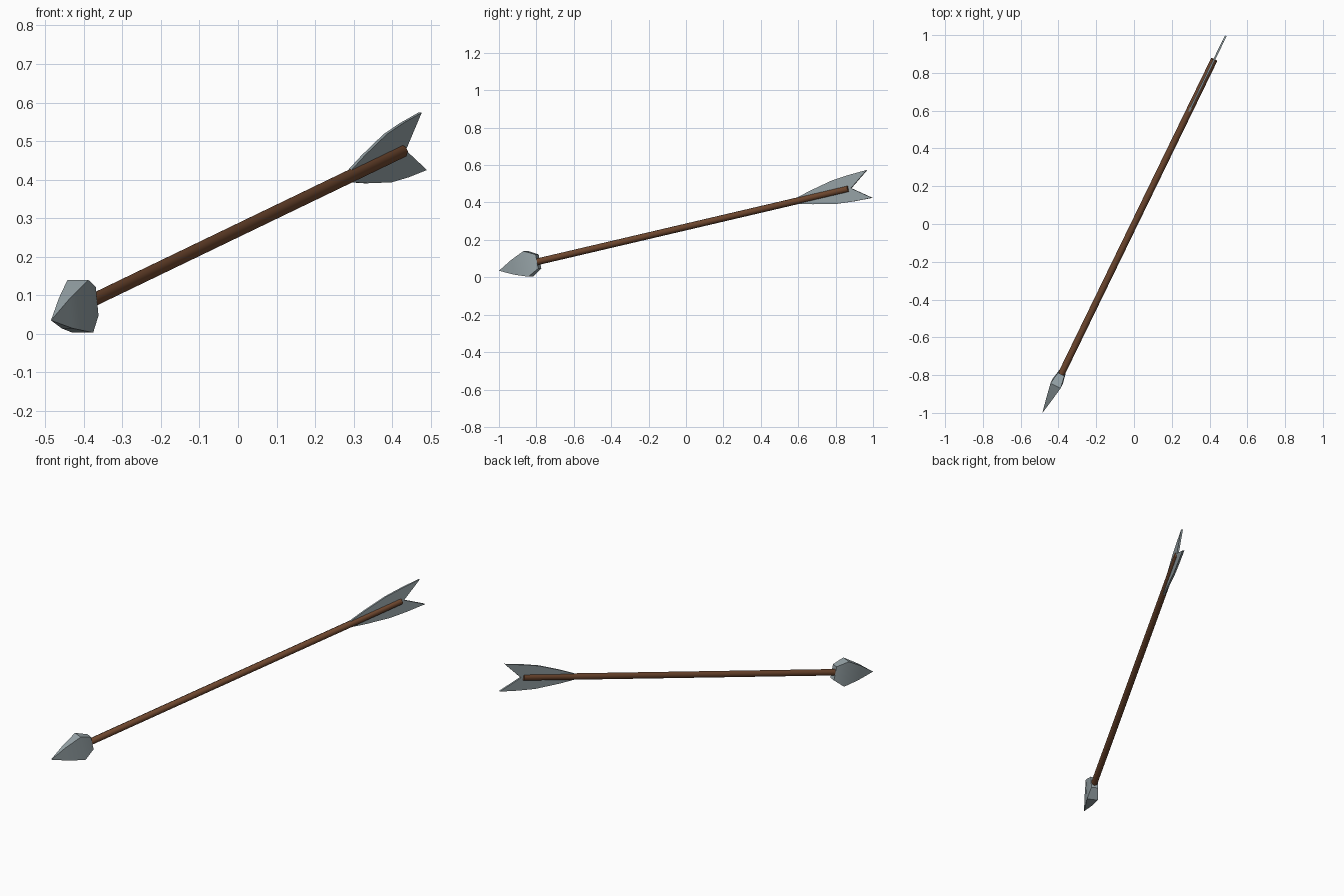
import bpy, bmesh, math
from mathutils import Vector, Matrix

if "Cube" in bpy.data.objects:
    bpy.data.objects.remove(bpy.data.objects["Cube"])

# Arrow frame: local x = along the shaft from the tip, y = sideways, z = up
tip = Vector((-0.485, -1.0, 0.035))
along = (Vector((0.422, 0.865, 0.472)) - tip).normalized()
side = along.cross(Vector((0, 0, 1))).normalized()
up = side.cross(along)
frame = Matrix.Translation(tip) @ Matrix((along, -side, up)).transposed().to_4x4()


def material(name, rgb):
    m = bpy.data.materials.new(name)
    m.diffuse_color = (*rgb, 1)
    m.use_nodes = True
    m.node_tree.nodes["Principled BSDF"].inputs["Base Color"].default_value = m.diffuse_color
    return m


steel = material("grey steel", (0.31, 0.37, 0.39))
wood = material("brown wood", (0.16, 0.064, 0.028))


def part(name, bm, mat, angle):
    bmesh.ops.recalc_face_normals(bm, faces=bm.faces)
    me = bpy.data.meshes.new(name)
    bm.to_mesh(me)
    bm.free()
    me.materials.append(mat)
    ob = bpy.data.objects.new(name, me)
    ob.matrix_world = frame
    bpy.context.collection.objects.link(ob)
    bpy.ops.object.select_all(action='DESELECT')
    bpy.context.view_layer.objects.active = ob
    ob.select_set(True)
    bpy.ops.object.shade_smooth_by_angle(angle=math.radians(angle))
    return ob


# Shaft: eight-sided rod
start, end = 0.20, 2.125
bm = bmesh.new()
bmesh.ops.create_cone(bm, cap_ends=True, segments=8, radius1=0.018, radius2=0.018,
                      depth=end - start,
                      matrix=Matrix.Translation(((start + end) / 2, 0, 0))
                      @ Matrix.Rotation(math.pi / 2, 4, 'Y'))
part("shaft", bm, wood, 50)

# Head: flattened four-sided point, (distance, half width, half height) per ring
bm = bmesh.new()
rings = []
for t, w, h in [(0.09, 0.016, 0.040), (0.178, 0.030, 0.070), (0.24, 0.019, 0.038)]:
    rings.append([bm.verts.new((t, sy * w, sz * h))
                  for sy, sz in [(1, 1), (-1, 1), (-1, -1), (1, -1)]])
point = bm.verts.new((0, 0, 0))
socket = bm.verts.new((0.232, 0, 0))
for i in range(4):
    j = (i + 1) % 4
    bm.faces.new((point, rings[0][i], rings[0][j]))
    for a, b in zip(rings, rings[1:]):
        bm.faces.new((a[i], b[i], b[j], a[j]))
    bm.faces.new((socket, rings[-1][j], rings[-1][i]))
part("arrow_head", bm, steel, 40)

# Fletching: thin swallow-tailed blade, mirrored above and below the shaft
half = [(1.78, 0.008), (1.90, 0.037), (2.04, 0.064), (2.14, 0.072), (2.252, 0.076)]
outline = half + [(2.14, 0)] + [(t, -h) for t, h in reversed(half)]
bm = bmesh.new()
face = bm.faces.new([bm.verts.new((t, -0.005, h)) for t, h in outline])
ext = bmesh.ops.extrude_face_region(bm, geom=[face], use_keep_orig=True)
bmesh.ops.translate(bm, vec=(0, 0.01, 0),
                    verts=[v for v in ext["geom"] if isinstance(v, bmesh.types.BMVert)])
part("fletching", bm, steel, 30)
